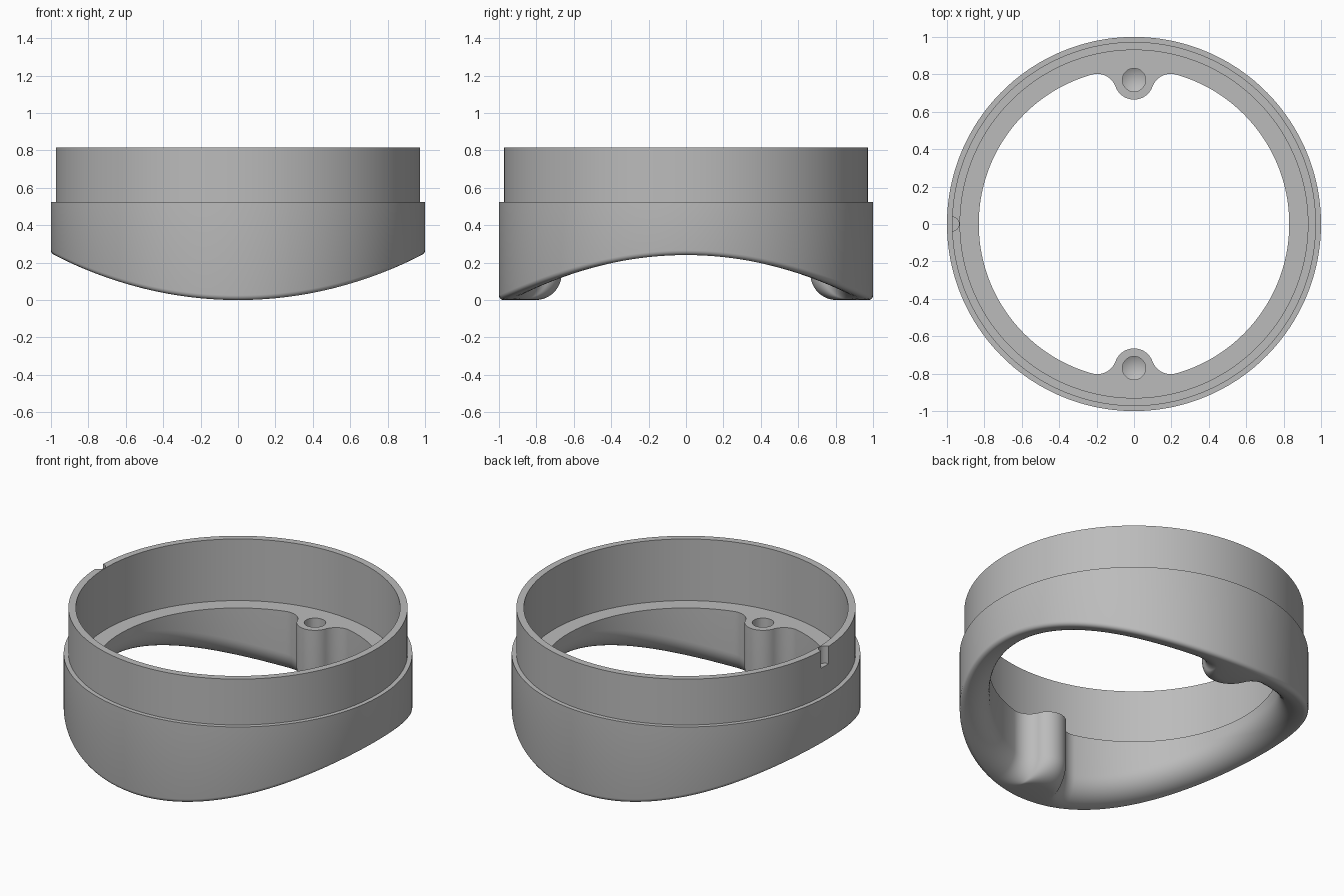
import bpy, bmesh
from math import sin, cos, pi, sqrt, atan2, hypot

cube = bpy.data.objects.get("Cube")
if cube:
    bpy.data.objects.remove(cube, do_unlink=True)

OUTER, NECK, BORE, INNER = 1.0, 0.973, 0.93, 0.83
SHELF, SHOULDER, TOP = 0.425, 0.525, 0.815
BOSS_Y, BOSS_R, ROUND = 0.77, 0.105, 0.14
SADDLE = 2.2

grey = bpy.data.materials.new("plain grey")
grey.use_nodes = True
grey.diffuse_color = (0.5, 0.5, 0.5, 1)
grey.node_tree.nodes["Principled BSDF"].inputs["Base Color"].default_value = (0.5, 0.5, 0.5, 1)


def arc(cx, cy, r, a0, a1, n):
    """Points on an arc, last point left out."""
    return [(cx + r * cos(a0 + (a1 - a0) * i / n), cy + r * sin(a0 + (a1 - a0) * i / n)) for i in range(n)]


def make_object(name, bm):
    bmesh.ops.recalc_face_normals(bm, faces=bm.faces)
    mesh = bpy.data.meshes.new(name)
    bm.to_mesh(mesh)
    bm.free()
    obj = bpy.data.objects.new(name, mesh)
    bpy.context.collection.objects.link(obj)
    mesh.materials.append(grey)
    return obj


# Inner outline of one quarter: boss arc, blend arc, then plain wall
reach = INNER - BOSS_R
blend_y = (reach**2 + BOSS_Y**2 - 4 * BOSS_R**2) / (2 * BOSS_Y)
blend_x = sqrt(reach**2 - blend_y**2)
lean = atan2(blend_y - BOSS_Y, blend_x)
wall = atan2(blend_y, blend_x)
quarter = arc(0, BOSS_Y, BOSS_R, -pi / 2, lean, 14)
quarter += arc(blend_x, blend_y, BOSS_R, lean + pi, wall, 16)
quarter += arc(0, 0, INNER, wall, 0, 40)
half = quarter + [(INNER, 0)] + [(x, -y) for x, y in reversed(quarter[1:])]
outline = half + [(-x, -y) for x, y in half]


# Radial section: rounded saddle edge below, shelf inside, stepped neck above
def section(inner, low):
    edge = 0.025
    pts = [(OUTER, SHOULDER)]
    for i in range(5):
        a = pi / 2 * i / 4
        pts.append((OUTER - edge + edge * cos(a), low + edge - edge * sin(a)))
    for i in range(13):
        a = pi / 2 * i / 12
        pts.append((inner + ROUND * (1 - sin(a)) * 0.999 if i else inner + ROUND * 0.999,
                    low + ROUND * (1 - cos(a))))
    return pts + [(inner, SHELF), (BORE, SHELF), (BORE, TOP), (NECK, TOP), (NECK, SHOULDER)]


# Saddle ring body
bm = bmesh.new()
columns = []
for x, y in outline:
    r = hypot(x, y)
    low = SADDLE - sqrt(SADDLE**2 - (x / r)**2)
    columns.append([bm.verts.new((x / r * p, y / r * p, z)) for p, z in section(r, low)])
for i, col in enumerate(columns):
    nxt = columns[(i + 1) % len(columns)]
    for j in range(len(col)):
        k = (j + 1) % len(col)
        bm.faces.new((col[j], nxt[j], nxt[k], col[k]))
ring = make_object("saddle_ring", bm)


# Cutters: drilled screw holes with pointed ends, and a rim notch
def drill(name, x, y, r, bottom, top, tip):
    bm = bmesh.new()
    rings = [[bm.verts.new((px, py, z)) for px, py in arc(x, y, r, 0, 2 * pi, 32)] for z in (bottom, top)]
    point = bm.verts.new((x, y, bottom - tip)) if tip else None
    for i in range(32):
        k = (i + 1) % 32
        bm.faces.new((rings[0][i], rings[0][k], rings[1][k], rings[1][i]))
        if tip:
            bm.faces.new((rings[0][k], rings[0][i], point))
    bm.faces.new(rings[1])
    if not tip:
        bm.faces.new(rings[0])
    obj = make_object(name, bm)
    obj.hide_render = True
    return obj


cutters = [drill("hole_cutter_back", 0, BOSS_Y, 0.062, 0.2, 0.6, 0.035),
           drill("hole_cutter_front", 0, -BOSS_Y, 0.062, 0.2, 0.6, 0.035),
           drill("notch_cutter", -NECK, 0, 0.038, TOP - 0.11, 1.0, 0)]

bpy.ops.object.select_all(action='DESELECT')
bpy.context.view_layer.objects.active = ring
ring.select_set(True)
for cutter in cutters:
    mod = ring.modifiers.new("cut", 'BOOLEAN')
    mod.operation = 'DIFFERENCE'
    mod.solver = 'EXACT'
    mod.object = cutter
    bpy.ops.object.modifier_apply(modifier=mod.name)
    bpy.data.objects.remove(cutter, do_unlink=True)
bpy.ops.object.shade_smooth_by_angle(angle=pi / 6)
